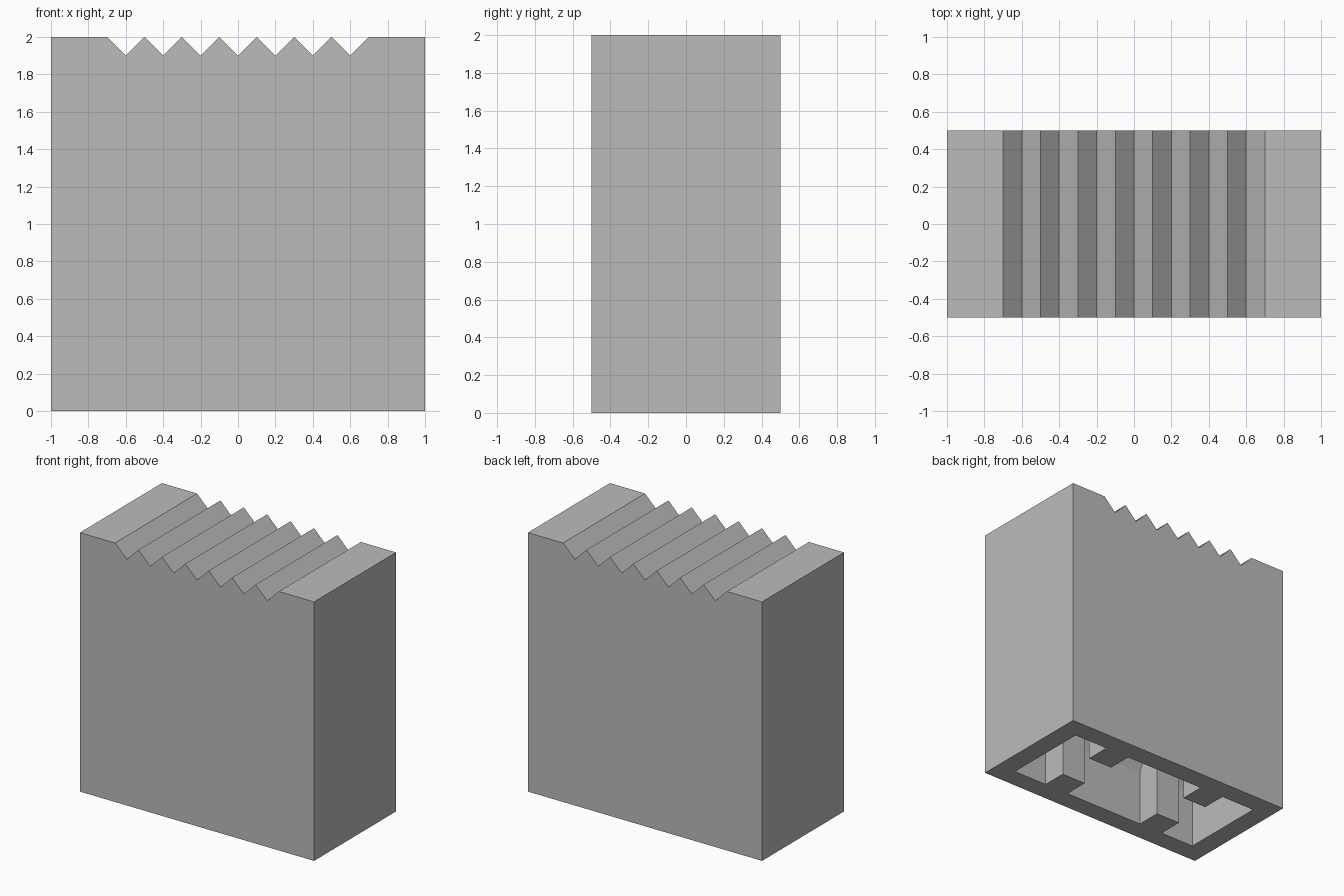
import bpy, bmesh, math

if "Cube" in bpy.data.objects:
    bpy.data.objects.remove(bpy.data.objects["Cube"])

grey = bpy.data.materials.new("grey")
grey.diffuse_color = (0.5, 0.5, 0.5, 1)
grey.use_nodes = True
grey.node_tree.nodes["Principled BSDF"].inputs["Base Color"].default_value = grey.diffuse_color


def prism(name, outline, axis, start, end):
    """Extrude a closed 2D outline along 'x' (y, z points) or 'y' (x, z points)."""
    def place(p, d):
        return (d, p[0], p[1]) if axis == 'x' else (p[0], d, p[1])
    bm = bmesh.new()
    face = bm.faces.new([bm.verts.new(place(p, start)) for p in outline])
    grown = bmesh.ops.extrude_face_region(bm, geom=[face], use_keep_orig=True)
    shift = place((0, 0), end - start)
    moved = [g for g in grown['geom'] if isinstance(g, bmesh.types.BMVert)]
    bmesh.ops.translate(bm, vec=shift, verts=moved)
    bmesh.ops.recalc_face_normals(bm, faces=bm.faces)
    mesh = bpy.data.meshes.new(name)
    bm.to_mesh(mesh)
    bm.free()
    mesh.materials.append(grey)
    obj = bpy.data.objects.new(name, mesh)
    bpy.context.collection.objects.link(obj)
    return obj


def subtract(target, cutter):
    cutter.hide_render = True
    cutter.hide_set(True)
    mod = target.modifiers.new("cut", 'BOOLEAN')
    mod.operation = 'DIFFERENCE'
    mod.solver = 'EXACT'
    mod.object = cutter


# Block with seven V grooves along the top
top = [(-0.7 + 0.1 * i, 2.0 - 0.1 * (i % 2)) for i in range(15)]
block = prism("grooved_block", [(-1, 0), (-1, 2)] + top + [(1, 2), (1, 0)],
              'y', -0.5, 0.5)

# Vaulted hollow open at the underside
half, spring = 0.345, 0.43
arch = [(half * math.cos(math.pi * i / 4), spring + half * math.sin(math.pi * i / 4))
        for i in range(5)]
hollow = prism("hollow_cutter", [(half, -0.1)] + arch + [(-half, -0.1)],
               'x', -0.845, 0.845)

# Two pairs of ribs left standing on the long walls of the hollow
for sx in (-1, 1):
    for sy in (-1, 1):
        a, b = sy * 0.15, sy * 0.6
        rib = prism("rib_cutter", [(a, -0.2), (b, -0.2), (b, 1.2), (a, 1.2)],
                    'x', sx * 0.345, sx * 0.553)
        subtract(hollow, rib)

subtract(block, hollow)
